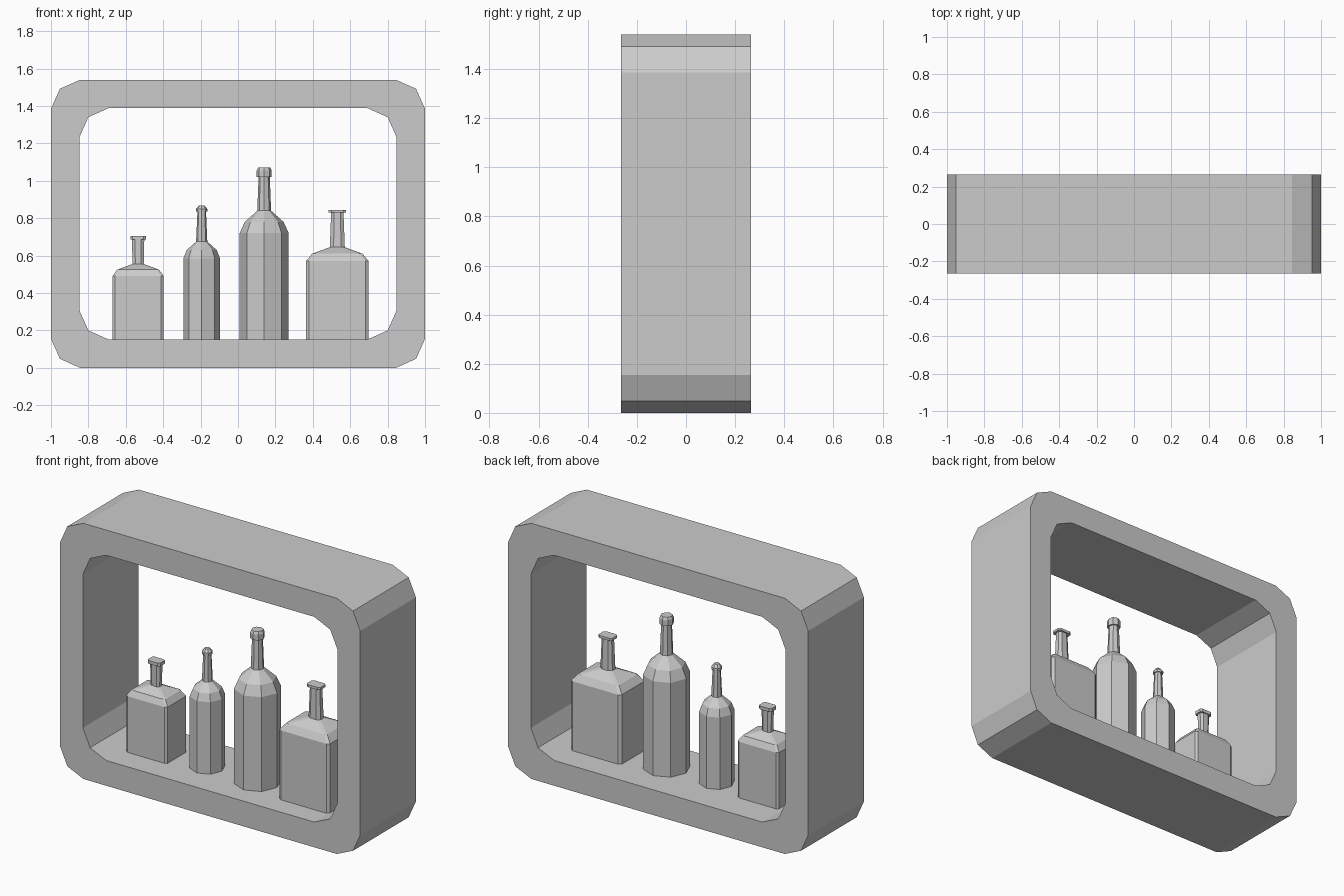
import bpy, bmesh
from math import cos, sin, pi

cube = bpy.data.objects.get("Cube")
if cube:
    bpy.data.objects.remove(cube)

grey = bpy.data.materials.new("plain_grey")
grey.use_nodes = True
GREY = (0.6, 0.6, 0.6, 1)
grey.diffuse_color = GREY
grey.node_tree.nodes["Principled BSDF"].inputs["Base Color"].default_value = GREY


def loft(name, rings, caps=True, loop=False):
    """Skin a list of equal-length point rings into one flat-shaded object."""
    bm = bmesh.new()
    rows = [[bm.verts.new(p) for p in ring] for ring in rings]
    n = len(rows[0])
    pairs = list(zip(rows, rows[1:] + rows[:1])) if loop else list(zip(rows, rows[1:]))
    for a, b in pairs:
        for i in range(n):
            j = (i + 1) % n
            bm.faces.new((a[i], a[j], b[j], b[i]))
    if caps:
        bm.faces.new(rows[0])
        bm.faces.new(rows[-1])
    bmesh.ops.recalc_face_normals(bm, faces=bm.faces[:])
    mesh = bpy.data.meshes.new(name)
    bm.to_mesh(mesh)
    bm.free()
    mesh.materials.append(grey)
    obj = bpy.data.objects.new(name, mesh)
    bpy.context.collection.objects.link(obj)
    return obj


# Frame: rounded rectangle outline, hollow, extruded in depth
MID_Z, DEPTH = 0.77, 0.265


def outline(hw, hh, y):
    corner = [(hw, hh - 0.155), (hw - 0.048, hh - 0.048), (hw - 0.155, hh)]
    right_top = corner
    left_top = [(-x, z) for x, z in reversed(corner)]
    left_low = [(-x, -z) for x, z in corner]
    right_low = [(x, -z) for x, z in reversed(corner)]
    return [(x, y, z + MID_Z) for x, z in right_top + left_top + left_low + right_low]


outer, inner = (1.0, 0.77), (0.848, 0.618)
loft("shelf_frame",
     [outline(*outer, -DEPTH), outline(*outer, DEPTH),
      outline(*inner, DEPTH), outline(*inner, -DEPTH)], caps=False, loop=True)

BASE, ROW_Y = 0.152, -0.015


# Eight-sided bottles: (height, radius) profile
def round_bottle(name, cx, profile):
    loft(name, [[(cx + r * cos(k * pi / 4), ROW_Y + r * sin(k * pi / 4), z)
                 for k in range(8)] for z, r in profile])


round_bottle("small_round_bottle", -0.194,
             [(BASE, 0.098), (0.585, 0.098), (0.63, 0.08), (0.675, 0.03),
              (0.835, 0.023), (0.835, 0.03), (0.85, 0.03), (0.868, 0.015)])
round_bottle("tall_round_bottle", 0.14,
             [(BASE, 0.131), (0.72, 0.131), (0.78, 0.104), (0.84, 0.037),
              (1.02, 0.03), (1.02, 0.04), (1.055, 0.04), (1.07, 0.033)])


# Square bottles: (height, half width, corner cut fraction) profile
def square_bottle(name, cx, profile):
    rings = []
    for z, h, cut in profile:
        c = 1 - cut
        pts = [(1, -c), (1, c), (c, 1), (-c, 1), (-1, c), (-1, -c), (-c, -1), (c, -1)]
        rings.append([(cx + u * h, ROW_Y + v * h * 0.71, z) for u, v in pts])
    loft(name, rings)


square_bottle("small_square_bottle", -0.534,
              [(BASE, 0.137, 0.1), (0.49, 0.137, 0.1), (0.525, 0.112, 0.1),
               (0.555, 0.03, 0.5), (0.685, 0.033, 0.5), (0.685, 0.042, 0.3),
               (0.705, 0.042, 0.3)])
square_bottle("large_square_bottle", 0.531,
              [(BASE, 0.168, 0.1), (0.57, 0.168, 0.1), (0.61, 0.135, 0.1),
               (0.645, 0.04, 0.5), (0.83, 0.033, 0.5), (0.83, 0.046, 0.3),
               (0.845, 0.046, 0.3)])
